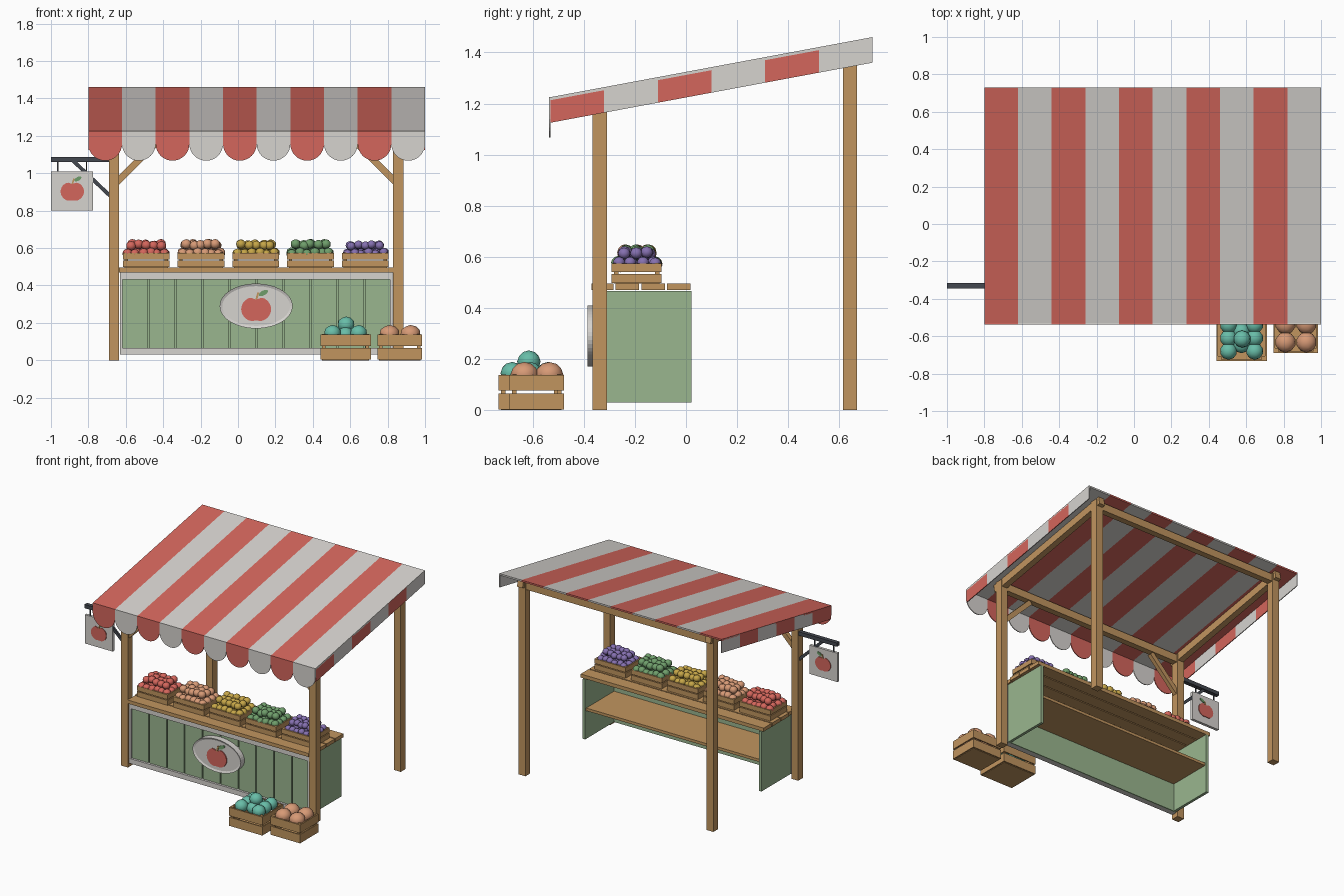
import bpy, bmesh, math, random
from mathutils import Vector, Matrix

random.seed(4)
cube = bpy.data.objects.get("Cube")
if cube:
    bpy.data.objects.remove(cube)


def material(name, hex_code):
    """Flat colour from an sRGB hex code."""
    rgb = [int(hex_code[i:i + 2], 16) / 255 for i in (0, 2, 4)]
    lin = [c / 12.92 if c < 0.04 else ((c + 0.055) / 1.055) ** 2.4 for c in rgb]
    m = bpy.data.materials.new(name)
    m.use_nodes = True
    m.diffuse_color = (*lin, 1)
    m.node_tree.nodes["Principled BSDF"].inputs["Base Color"].default_value = (*lin, 1)
    return m


RED = material("red", "D4665C")
WHITE = material("off white", "D6D3CF")
WOOD = material("wood", "C1955F")
GREEN = material("sage green", "9AB68F")
DARK = material("dark metal", "444850")
PEACH = material("peach", "D79A76")
YELLOW = material("mustard", "C6A648")
LEAF = material("leaf green", "6F9E6B")
PURPLE = material("purple", "8570B0")
TEAL = material("teal", "68BDA8")


def finish(name, bm, *mats):
    bmesh.ops.recalc_face_normals(bm, faces=bm.faces)
    me = bpy.data.meshes.new(name)
    bm.to_mesh(me)
    bm.free()
    for m in mats:
        me.materials.append(m)
    ob = bpy.data.objects.new(name, me)
    bpy.context.collection.objects.link(ob)
    return ob


def paint(verts, mi):
    for f in {f for v in verts for f in v.link_faces}:
        f.material_index = mi


def box(bm, x, y, z, mi=0):
    """Box from three (low, high) ranges."""
    mid = Vector([sum(r) / 2 for r in (x, y, z)])
    size = [r[1] - r[0] for r in (x, y, z)]
    mat = Matrix.Translation(mid) @ Matrix.Diagonal((*size, 1))
    verts = bmesh.ops.create_cube(bm, size=1, matrix=mat)["verts"]
    paint(verts, mi)
    return verts


def solo(name, mat, x, y, z):
    bm = bmesh.new()
    box(bm, x, y, z)
    return finish(name, bm, mat)


def beam(name, mat, p, q, w, h):
    """Straight bar between two points."""
    p, q = Vector(p), Vector(q)
    d = q - p
    bm = bmesh.new()
    bmesh.ops.create_cube(bm, size=1, matrix=Matrix.Translation((p + q) / 2)
                          @ d.to_track_quat('X', 'Z').to_matrix().to_4x4()
                          @ Matrix.Diagonal((d.length, w, h, 1)))
    return finish(name, bm, mat)


def plate(bm, pts, y0, y1, mi=0):
    """Outline in x and z, extruded from y0 to y1; returns the face at y1."""
    face = bm.faces.new([bm.verts.new((x, y0, z)) for x, z in pts])
    face.material_index = mi
    geo = bmesh.ops.extrude_face_region(bm, geom=[face], use_keep_orig=True)["geom"]
    verts = [g for g in geo if isinstance(g, bmesh.types.BMVert)]
    bmesh.ops.translate(bm, verts=verts, vec=(0, y1 - y0, 0))
    paint(verts, mi)
    return [g for g in geo if isinstance(g, bmesh.types.BMFace)][0]


def ellipse(cx, cz, rx, rz, tilt=0, n=32):
    out = []
    for i in range(n):
        a = math.tau * i / n
        u, v = rx * math.cos(a), rz * math.sin(a)
        out.append((cx + u * math.cos(tilt) - v * math.sin(tilt),
                    cz + u * math.sin(tilt) + v * math.cos(tilt)))
    return out


def apple(name, cx, cz, w, y0, y1):
    """Painted apple: notched body, stem and leaf."""
    bm = bmesh.new()
    body = []
    for u, v in ellipse(0, 0, 1, 1, n=40):
        notch = math.exp(-(u / 0.28) ** 2) * (0.25 if v > 0 else 0.12)
        body.append((cx + u * w / 2, cz + (v - math.copysign(notch, v)) * w * 0.43))
    plate(bm, body, y0, y1, 0)
    t = w * 0.035
    stem = [(cx - t, cz + w * 0.3), (cx + t, cz + w * 0.3), (cx + 3 * t, cz + w * 0.55), (cx + t, cz + w * 0.55)]
    plate(bm, stem, y0, y1, 1)
    plate(bm, ellipse(cx + w * 0.24, cz + w * 0.54, w * 0.17, w * 0.08, 0.5, 16), y0, y1, 2)
    finish(name, bm, RED, WOOD, LEAF)


# Sloped striped awning
LEFT, FRONT, BACK, STRIPE = -0.8, -0.53, 0.73, 0.18
EAVE, SLOPE = 1.225, 0.1865


def roof(y):
    return EAVE + SLOPE * (y - FRONT)


def shear(bm):
    for v in bm.verts:
        v.co.z += SLOPE * (v.co.y - FRONT)


bm = bmesh.new()
for i in range(10):
    x = LEFT + i * STRIPE
    box(bm, (x, x + STRIPE), (FRONT, BACK), (EAVE - 0.012, EAVE), i % 2)
shear(bm)
finish("awning", bm, RED, WHITE)

# Side valances in six blocks, front valance in scallops
for side, x in (("right", LEFT), ("left", 0.994)):
    bm = bmesh.new()
    step = (BACK - FRONT) / 6
    for i in range(6):
        y = FRONT + i * step
        box(bm, (x, x + 0.006), (y, y + step), (EAVE - 0.1, EAVE - 0.001), i % 2)
    shear(bm)
    finish(side + "_valance", bm, RED, WHITE)
bm = bmesh.new()
r = STRIPE / 2
for i in range(10):
    cx = LEFT + (i + 0.5) * STRIPE
    arc = [(cx + r * math.cos(math.pi * k / 16), 1.157 - r * math.sin(math.pi * k / 16)) for k in range(17)]
    plate(bm, [(cx + r, EAVE)] + arc + [(cx - r, EAVE)], FRONT, FRONT - 0.006, i % 2)
finish("front_valance", bm, RED, WHITE)

# Posts, roof beams and braces
PX = {"right": (-0.69, -0.635), "left": (0.83, 0.885)}
PY = {"front": (-0.365, -0.31), "back": (0.615, 0.67)}
for side, x in PX.items():
    for end, y in PY.items():
        solo(f"{end}_{side}_post", WOOD, x, y, (0, roof(y[0]) - 0.012))
    mid = sum(x) / 2
    beam(side + "_rafter", WOOD, (mid, -0.39, roof(-0.39) - 0.043),
         (mid, 0.69, roof(0.69) - 0.043), 0.045, 0.055)
    s = 1 if side == "right" else -1
    inner = x[1] if s > 0 else x[0]
    beam(side + "_brace", WOOD, (inner - s * 0.02, -0.337, 0.945),
         (inner + s * 0.21, -0.337, 1.175), 0.03, 0.035)
for end, y in PY.items():
    top = roof(y[0]) - 0.02
    solo(end + "_beam", WOOD, (-0.67, 0.865), (y[0] + 0.005, y[1] - 0.005), (top - 0.055, top))

# Counter: side panels, back sheet, boards, trim, shelf, top planks
X0, X1 = -0.625, 0.82
for side, x in (("right", (X0, X0 + 0.02)), ("left", (X1 - 0.02, X1))):
    solo(side + "_counter_panel", GREEN, x, (-0.315, 0.022), (0.03, 0.467))
solo("counter_front_sheet", GREEN, (X0, X1), (-0.322, -0.312), (0.03, 0.467))
bm = bmesh.new()
w = (X1 - X0) / 10
for i in range(10):
    x = X0 + i * w
    box(bm, (x + 0.004, x + w - 0.004), (-0.342, -0.321), (0.035, 0.465))
finish("counter_boards", bm, GREEN)
bm = bmesh.new()
for z in ((0.03, 0.066), (0.432, 0.468)):
    box(bm, (X0 - 0.006, X1 + 0.006), (-0.358, -0.32), z)
for x in (X0 - 0.006, X1 - 0.008):
    box(bm, (x, x + 0.014), (-0.356, -0.32), (0.066, 0.432))
finish("counter_trim", bm, WHITE)
solo("counter_shelf", WOOD, (X0 + 0.02, X1 - 0.02), (-0.312, 0.01), (0.235, 0.255))
bm = bmesh.new()
box(bm, (-0.634, 0.829), (-0.37, -0.283), (0.47, 0.496))
for i in range(3):
    y = -0.275 + i * 0.1
    box(bm, (-0.64, 0.84), (y, y + 0.092), (0.47, 0.496))
finish("counter_top", bm, WOOD)

# Oval emblem with raised rim
bm = bmesh.new()
face = plate(bm, ellipse(0.097, 0.29, 0.195, 0.12, n=48), -0.335, -0.385)
bm.normal_update()
bmesh.ops.inset_region(bm, faces=[face], thickness=0.014)
bmesh.ops.translate(bm, verts=face.verts, vec=(0, 0.006, 0))
finish("oval_emblem", bm, WHITE)
apple("oval_apple", 0.097, 0.273, 0.16, -0.378, -0.386)

# Hanging sign on a metal arm
SY = -0.33
solo("sign_arm", DARK, (-1, -0.69), (SY - 0.015, SY + 0.015), (1.06, 1.087))
beam("sign_arm_brace", DARK, (-0.685, SY, 0.88), (-0.885, SY, 1.07), 0.014, 0.02)
for n, x in (("outer", -0.965), ("inner", -0.81)):
    solo(n + "_sign_hanger", DARK, (x - 0.004, x + 0.004), (SY - 0.004, SY + 0.004), (1.0, 1.065))
solo("hanging_sign", WHITE, (-1, -0.775), (SY - 0.01, SY + 0.01), (0.8, 1.01))
apple("sign_apple_front", -0.886, 0.902, 0.125, SY - 0.009, SY - 0.015)
apple("sign_apple_back", -0.886, 0.902, 0.125, SY + 0.009, SY + 0.015)


# Slatted crates
def crate(name, x, y, z, h):
    bm = bmesh.new()
    t = 0.009
    box(bm, (x[0] + t, x[1] - t), (y[0] + t, y[1] - t), (z, z + 0.012))
    for a in (x[0] + t, x[1] - 3 * t):
        for b in (y[0] + t, y[1] - 3 * t):
            box(bm, (a, a + 2 * t), (b, b + 2 * t), (z, z + h))
    for lo, hi in ((0.02, 0.47), (0.55, 0.98)):
        zz = (z + lo * h, z + hi * h)
        for b in (y[0], y[1] - t):
            box(bm, x, (b, b + t), zz)
        for a in (x[0], x[1] - t):
            box(bm, (a, a + t), (y[0] + t, y[1] - t), zz)
    finish(name, bm, WOOD)


def fruit(name, mat, centres, r, squash=0.95):
    bm = bmesh.new()
    for c in centres:
        bmesh.ops.create_icosphere(bm, subdivisions=2, radius=r,
                                   matrix=Matrix.Translation(c) @ Matrix.Diagonal((1, 1, squash, 1)))
    for f in bm.faces:
        f.smooth = True
    finish(name, bm, mat)


# Counter crates heaped with fruit
for i, (kind, mat, r) in enumerate((("red", RED, 0.027), ("peach", PEACH, 0.028), ("yellow", YELLOW, 0.026),
                                    ("green", LEAF, 0.027), ("purple", PURPLE, 0.024))):
    cx, cy = -0.49 + i * 0.2925, -0.193
    crate(kind + "_fruit_crate", (cx - 0.125, cx + 0.125), (cy - 0.098, cy + 0.098), 0.496, 0.08)
    heap = []
    for cols, rows, z in ((6, 4, 0.572), (5, 3, 0.598 + r * 0.7)):
        for a in range(cols):
            for b in range(rows):
                j = [random.uniform(-0.006, 0.006) for _ in range(3)]
                heap.append(Vector((cx + (a - (cols - 1) / 2) * 0.039 + j[0],
                                    cy + (b - (rows - 1) / 2) * 0.045 + j[1], z + j[2])))
    fruit(kind + "_fruit", mat, heap, r)

# Floor crates with large fruit
crate("teal_floor_crate", (0.44, 0.71), (-0.733, -0.49), 0, 0.14)
crate("peach_floor_crate", (0.745, 0.985), (-0.69, -0.478), 0, 0.14)
fruit("teal_floor_fruit", TEAL, [(x, y, 0.145) for x in (0.505, 0.645) for y in (-0.68, -0.61, -0.54)]
      + [(0.575, -0.645, 0.135), (0.575, -0.575, 0.135), (0.578, -0.615, 0.19)], 0.046)
fruit("peach_floor_fruit", PEACH, [(x, y, 0.14) for x in (0.81, 0.922) for y in (-0.632, -0.535)], 0.055, 0.88)
